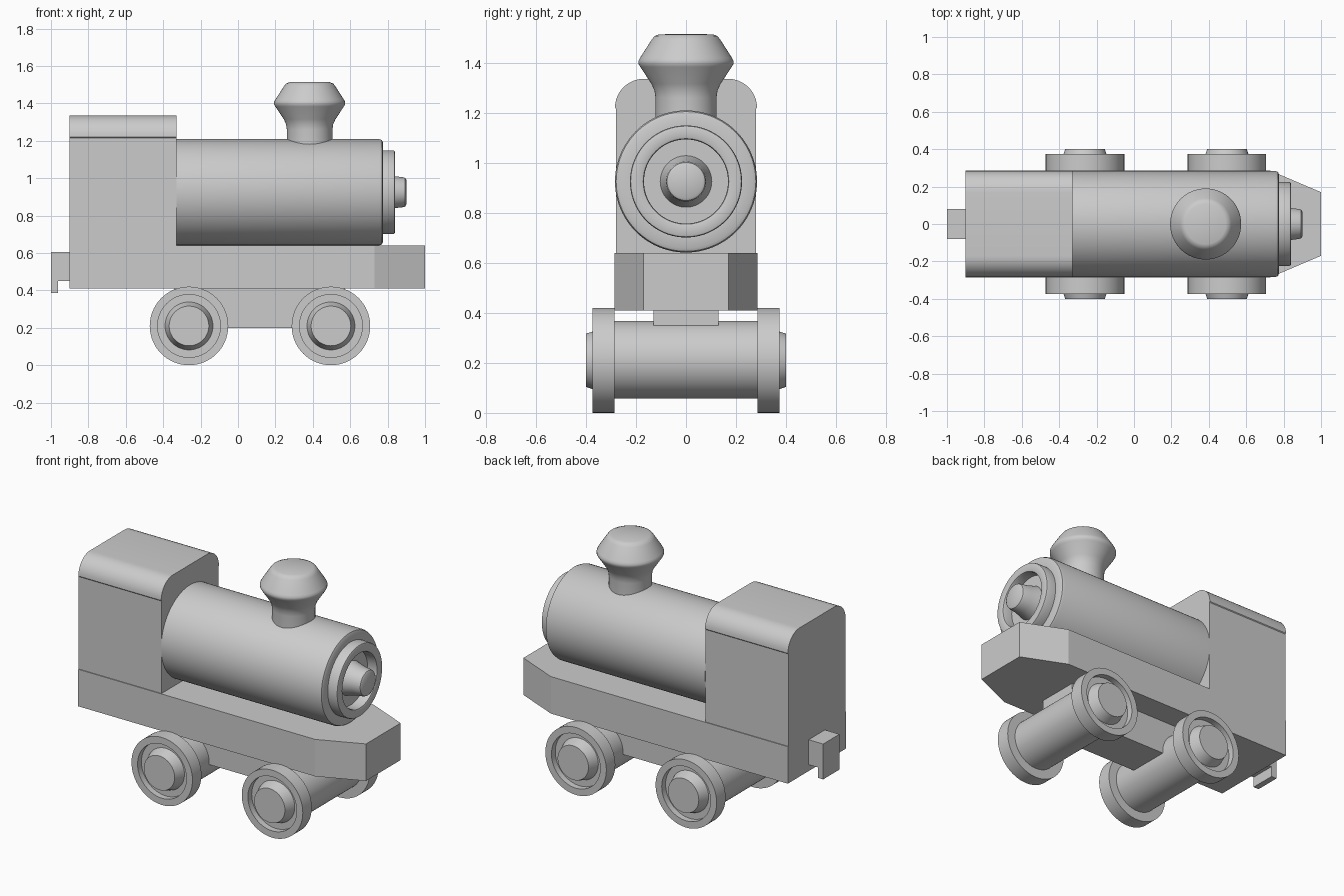
import bpy, bmesh, math
from mathutils import Vector

if "Cube" in bpy.data.objects:
    bpy.data.objects.remove(bpy.data.objects["Cube"])


def finish(bm, name, angle=None):
    bmesh.ops.recalc_face_normals(bm, faces=bm.faces)
    me = bpy.data.meshes.new(name)
    bm.to_mesh(me)
    bm.free()
    ob = bpy.data.objects.new(name, me)
    bpy.context.collection.objects.link(ob)
    if angle:
        me.shade_smooth()
        me.set_sharp_from_angle(angle=math.radians(angle))
    return ob


def lathe(name, profile, origin, axis, steps=64):
    """Revolve (radius, height) points around an axis through origin."""
    bm = bmesh.new()
    verts = [bm.verts.new((r, 0, h)) for r, h in profile]
    edges = [bm.edges.new(p) for p in zip(verts, verts[1:])]
    bmesh.ops.spin(bm, geom=verts + edges, cent=(0, 0, 0), axis=(0, 0, 1),
                   angle=math.tau, steps=steps, use_duplicate=False)
    bmesh.ops.remove_doubles(bm, verts=bm.verts, dist=1e-4)
    ob = finish(bm, name, 32)
    ob.location = origin
    ob.rotation_euler = Vector(axis).to_track_quat('Z', 'Y').to_euler()
    return ob


def prism(name, points, depth, angle=None):
    """Extrude a closed outline of 3D points along the depth vector."""
    bm = bmesh.new()
    face = bm.faces.new([bm.verts.new(p) for p in points])
    ext = bmesh.ops.extrude_face_region(bm, geom=[face], use_keep_orig=True)
    bmesh.ops.translate(bm, vec=depth,
                        verts=[v for v in ext['geom'] if isinstance(v, bmesh.types.BMVert)])
    return finish(bm, name, angle)


# Chassis with tapered nose
outline = [(-0.9, -0.285), (0.73, -0.285), (1.0, -0.17),
           (1.0, 0.17), (0.73, 0.285), (-0.9, 0.285)]
prism("chassis", [(x, y, 0.41) for x, y in outline], (0, 0, 0.23))

# Block joining the axles
prism("axle_block", [(-0.34, -0.13, 0.2), (0.572, -0.13, 0.2),
                     (0.572, 0.13, 0.2), (-0.34, 0.13, 0.2)], (0, 0, 0.21))

# Rear coupling hook
hook = [(-0.9, 0.605), (-1.0, 0.605), (-1.0, 0.385),
        (-0.963, 0.385), (-0.963, 0.45), (-0.9, 0.45)]
prism("hook", [(x, -0.08, z) for x, z in hook], (0, 0.16, 0))

# Cab with rounded roof corners
R, W, TOP = 0.115, 0.284, 1.335
arc = [(W - R + R * math.cos(a), TOP - R + R * math.sin(a))
       for a in (math.pi / 2 * i / 10 for i in range(11))]
half = [(W - 0.004, 0.64), (W - 0.004, TOP - R - 0.005)] + arc
cab = half + [(-y, z) for y, z in reversed(half)]
prism("cab", [(-0.9, y, z) for y, z in cab], (0.57, 0, 0), 32)

# Boiler with front ring and nose
lathe("boiler", [(0, -0.33), (0.284, -0.33), (0.284, 0.755), (0.279, 0.769), (0.266, 0.775),
                 (0.224, 0.775), (0.224, 0.829), (0.221, 0.837), (0.213, 0.84),
                 (0.179, 0.84), (0.171, 0.837), (0.168, 0.829), (0.168, 0.775),
                 (0.103, 0.775), (0.085, 0.84), (0.08, 0.883), (0.076, 0.894),
                 (0.066, 0.9), (0, 0.9)],
      (0, 0, 0.925), (1, 0, 0), 96)

# Chimney
lathe("chimney", [(0, 1.15), (0.122, 1.15), (0.122, 1.26), (0.126, 1.288), (0.138, 1.315),
                  (0.183, 1.383), (0.19, 1.395), (0.19, 1.407), (0.184, 1.419),
                  (0.137, 1.492), (0.126, 1.506), (0.108, 1.513), (0, 1.515)],
      (0.383, 0, 0), (0, 0, 1))

# Axles and wheels
wheel = [(0, 0.285), (0.21, 0.285), (0.21, 0.373), (0.168, 0.373), (0.168, 0.335),
         (0.128, 0.335), (0.115, 0.373), (0.106, 0.4), (0, 0.4)]
for place, x in (("rear", -0.262), ("front", 0.497)):
    lathe(place + "_axle", [(0, -0.285), (0.155, -0.285), (0.155, 0.285), (0, 0.285)],
          (x, 0, 0.213), (0, 1, 0))
    for side, s in (("right", -1), ("left", 1)):
        lathe(f"{place}_{side}_wheel", wheel, (x, 0, 0.21), (0, s, 0))
